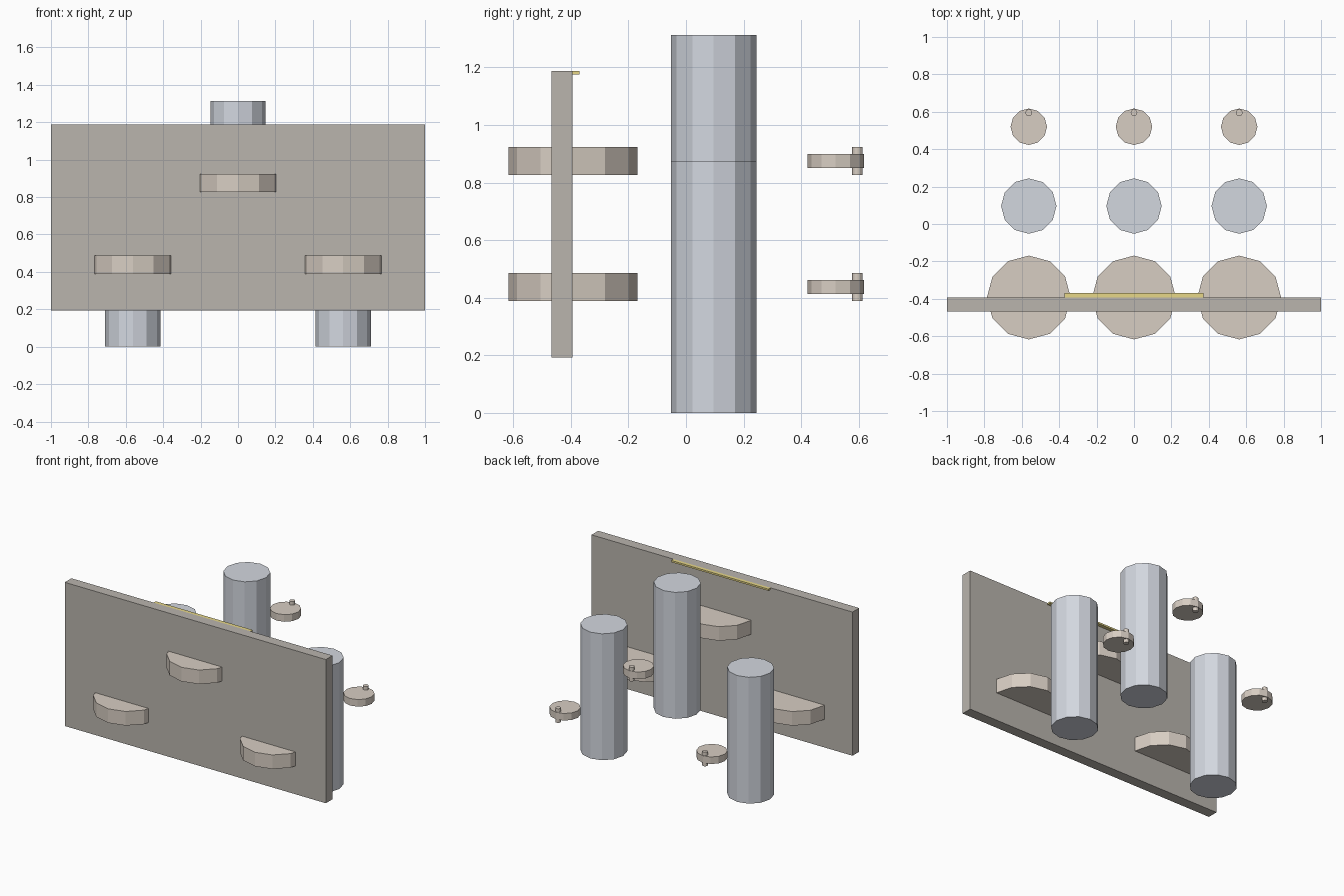
import bpy

if "Cube" in bpy.data.objects:
    bpy.data.objects.remove(bpy.data.objects["Cube"])


def material(name, rgb):
    m = bpy.data.materials.new(name)
    m.diffuse_color = (*rgb, 1)
    m.use_nodes = True
    m.node_tree.nodes["Principled BSDF"].inputs["Base Color"].default_value = m.diffuse_color
    return m


METAL = material("metal_blue_grey", (0.65, 0.68, 0.74))
TAN = material("tan", (0.68, 0.61, 0.54))
BROWN = material("dark_tan", (0.49, 0.46, 0.42))
GOLD = material("gold", (0.80, 0.68, 0.25))


def box(name, lo, hi, mat):
    centre = [(a + b) / 2 for a, b in zip(lo, hi)]
    bpy.ops.mesh.primitive_cube_add(size=1, location=centre)
    ob = bpy.context.object
    ob.name = name
    ob.scale = [b - a for a, b in zip(lo, hi)]
    bpy.ops.object.transform_apply(location=False, rotation=False, scale=True)
    ob.data.materials.append(mat)


def drum(name, x, y, z, radius, height, mat):
    bpy.ops.mesh.primitive_cylinder_add(
        vertices=12, radius=radius, depth=height, location=(x, y, z))
    ob = bpy.context.object
    ob.name = name
    ob.data.materials.append(mat)


# Front panel and the thin trim strip behind its top edge
box("front_panel", (-1, -0.467, 0.193), (1, -0.394, 1.188), BROWN)
box("trim_strip", (-0.372, -0.394, 1.176), (0.372, -0.37, 1.188), GOLD)

# Three stations: a raised middle one and a lower one on each side
for side, x, z in (("left", -0.5625, 0.4375),
                   ("middle", 0, 0.875),
                   ("right", 0.5625, 0.4375)):
    drum(side + "_panel_disc", x, -0.393, z, 0.224, 0.0975, TAN)
    drum(side + "_column", x, 0.096, z, 0.148, 0.875, METAL)
    drum(side + "_small_disc", x, 0.52, z, 0.0975, 0.049, TAN)
    drum(side + "_pin", x, 0.595, z, 0.018, 0.0975, TAN)
